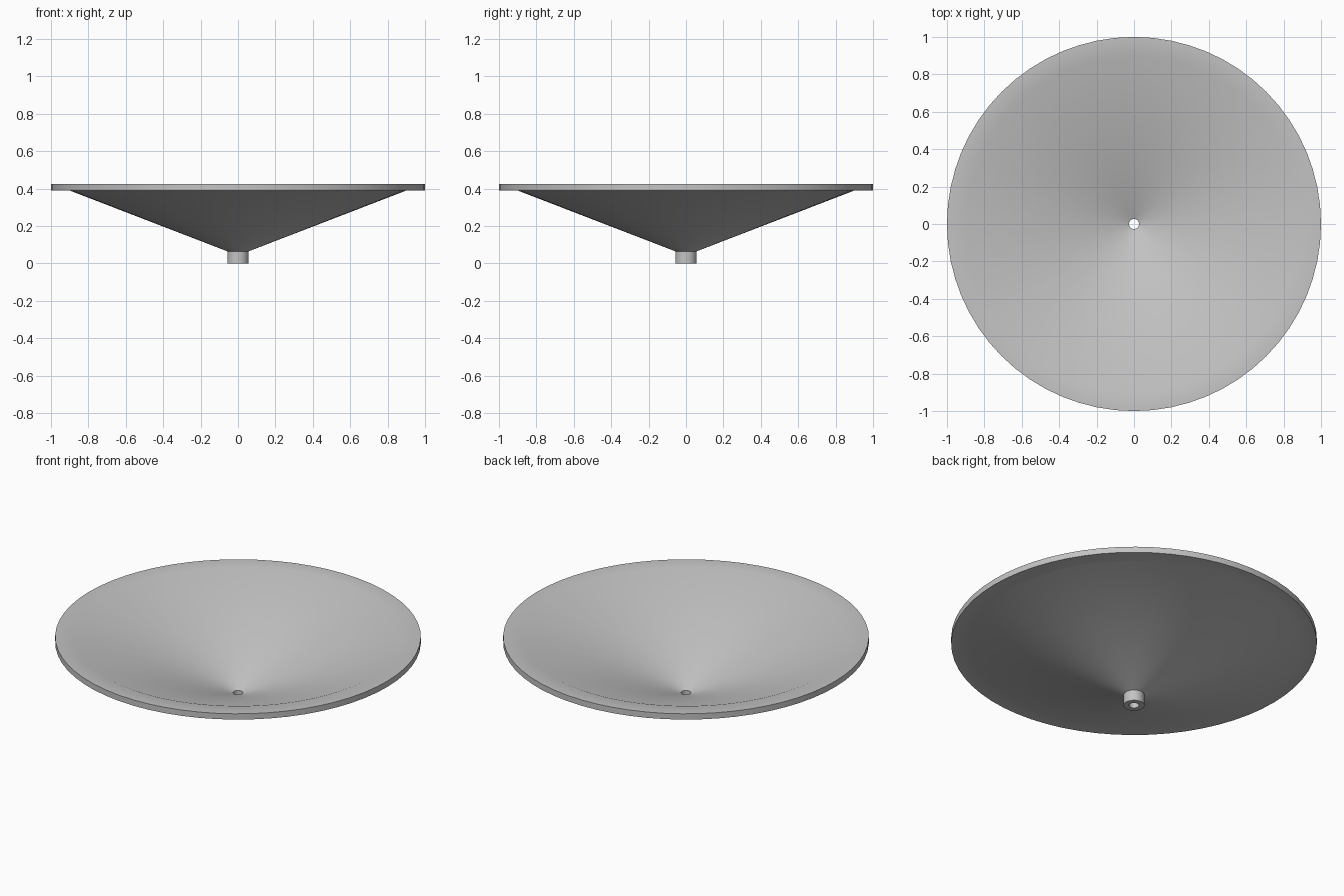
import bpy
import bmesh
import math
from mathutils import Matrix, Vector

cube = bpy.data.objects.get("Cube")
if cube:
    bpy.data.objects.remove(cube, do_unlink=True)

SEGMENTS = 64

grey = bpy.data.materials.new("light_grey")
grey.use_nodes = True
colour = (0.55, 0.55, 0.55, 1)
grey.diffuse_color = colour
grey.node_tree.nodes["Principled BSDF"].inputs["Base Color"].default_value = colour


def lathe(name, profile, material):
    """Spin a closed (radius, height) profile around z."""
    bm = bmesh.new()
    verts = [bm.verts.new((r, 0, z)) for r, z in profile]
    edges = [bm.edges.new((a, b)) for a, b in zip(verts, verts[1:] + verts[:1])]
    bmesh.ops.spin(bm, geom=verts + edges, cent=(0, 0, 0), axis=(0, 0, 1),
                   angle=math.tau, steps=SEGMENTS, use_merge=True)
    bmesh.ops.remove_doubles(bm, verts=bm.verts, dist=0.0001)
    bmesh.ops.recalc_face_normals(bm, faces=bm.faces)
    mesh = bpy.data.meshes.new(name)
    bm.to_mesh(mesh)
    bm.free()
    mesh.materials.append(material)
    obj = bpy.data.objects.new(name, mesh)
    bpy.context.collection.objects.link(obj)
    bpy.ops.object.select_all(action="DESELECT")
    obj.select_set(True)
    bpy.context.view_layer.objects.active = obj
    bpy.ops.object.shade_smooth_by_angle(angle=math.radians(30))
    return obj


# Wide shallow funnel: short spout, cone, flat lip, and an open bore
lathe("funnel", [
    (0.057, 0), (0.057, 0.065),        # spout outside
    (0.9, 0.39), (1, 0.39),            # cone underside and lip underside
    (1, 0.425), (0.9, 0.425),          # rim edge and lip top
    (0.027, 0.087), (0.027, 0),        # cone inside and bore
], grey)
